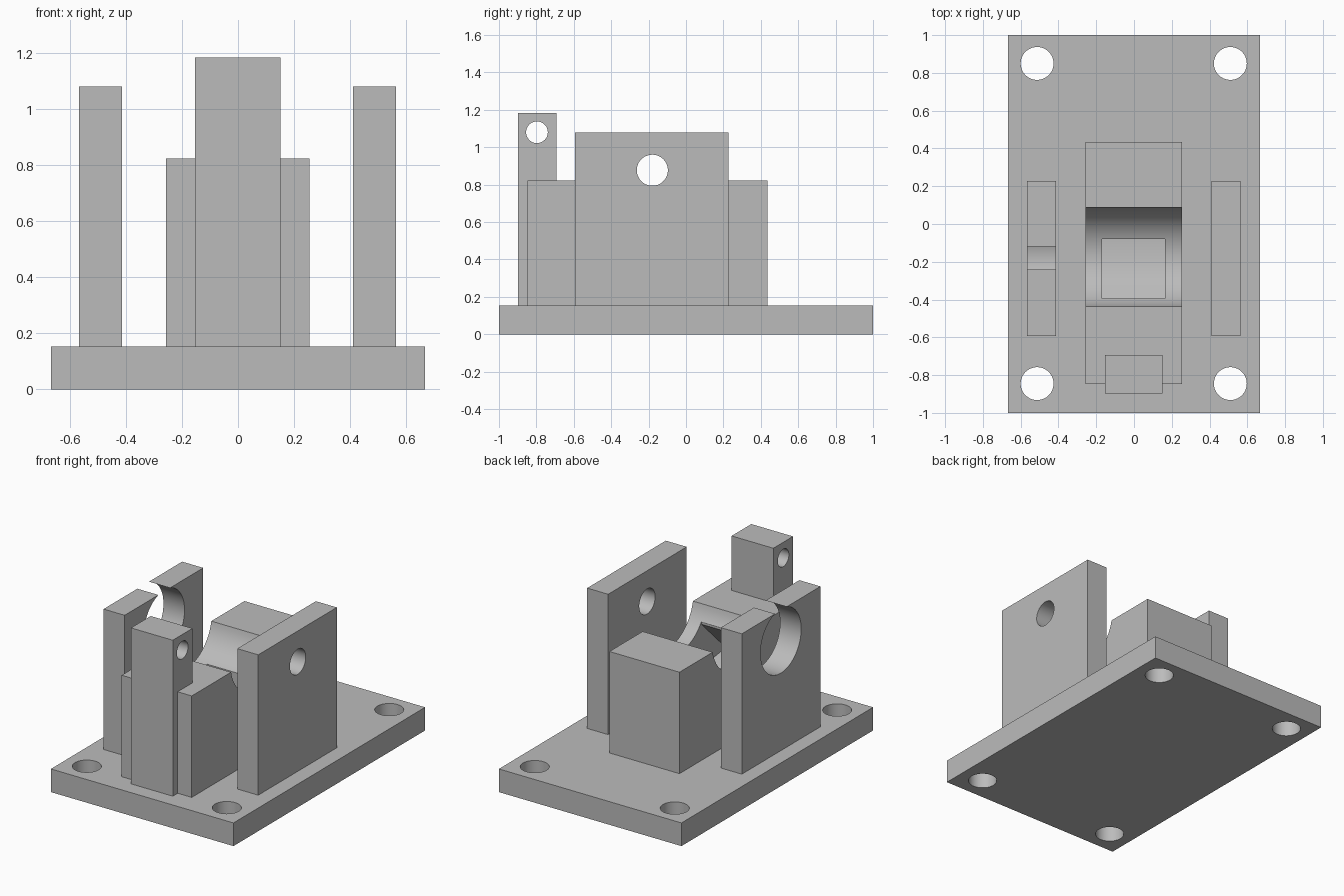
import bpy, bmesh
from math import pi
from mathutils import Matrix

if "Cube" in bpy.data.objects:
    bpy.data.objects.remove(bpy.data.objects["Cube"], do_unlink=True)

grey = bpy.data.materials.new("plain grey")
grey.use_nodes = True
COLOUR = (0.5, 0.5, 0.5, 1)
grey.diffuse_color = COLOUR
grey.node_tree.nodes["Principled BSDF"].inputs["Base Color"].default_value = COLOUR


def finish(name, bm):
    bmesh.ops.recalc_face_normals(bm, faces=bm.faces)
    mesh = bpy.data.meshes.new(name)
    bm.to_mesh(mesh)
    bm.free()
    mesh.materials.append(grey)
    obj = bpy.data.objects.new(name, mesh)
    bpy.context.collection.objects.link(obj)
    return obj


def box(name, x, y, z):
    bm = bmesh.new()
    bmesh.ops.create_cube(bm, size=1)
    for v in bm.verts:
        v.co = [lo + (hi - lo) * (c + 0.5) for c, (lo, hi) in zip(v.co, (x, y, z))]
    return finish(name, bm)


def cylinder(name, centre, radius, depth, along_x=True):
    bm = bmesh.new()
    turn = Matrix.Rotation(pi / 2, 4, "Y") if along_x else Matrix()
    bmesh.ops.create_cone(bm, cap_ends=True, segments=64, radius1=radius, radius2=radius,
                          depth=depth, matrix=Matrix.Translation(centre) @ turn)
    return finish(name, bm)


def prism(name, x, profile):
    bm = bmesh.new()
    face = bm.faces.new([bm.verts.new((x[0], y, z)) for y, z in profile])
    new = bmesh.ops.extrude_face_region(bm, geom=[face])["geom"]
    bmesh.ops.translate(bm, vec=(x[1] - x[0], 0, 0),
                        verts=[v for v in new if isinstance(v, bmesh.types.BMVert)])
    return finish(name, bm)


def cut(target, *cutters):
    bpy.ops.object.select_all(action="DESELECT")
    bpy.context.view_layer.objects.active = target
    target.select_set(True)
    for cutter in cutters:
        mod = target.modifiers.new("cut", "BOOLEAN")
        mod.operation, mod.solver, mod.object = "DIFFERENCE", "EXACT", cutter
        bpy.ops.object.modifier_apply(modifier=mod.name)
        bpy.data.objects.remove(cutter, do_unlink=True)
    bpy.ops.object.shade_smooth_by_angle(angle=pi / 6)


DECK = 0.153
AXIS_Y, AXIS_Z = -0.18, 0.877

# Base plate with four mounting holes
base = box("base_plate", (-0.667, 0.667), (-1, 1), (0, DECK))
cut(base, *[cylinder("mount_hole", (x, y, 0.08), 0.087, 0.5, False)
            for x in (-0.513, 0.51) for y in (-0.845, 0.85)])

# Side plates: a small axle hole on the left, a large open one on the right
left = box("left_plate", (0.41, 0.563), (-0.593, 0.227), (DECK, 1.08))
cut(left, cylinder("axle_hole", (0.49, AXIS_Y, AXIS_Z), 0.083, 0.4))
right = box("right_plate", (-0.567, -0.413), (-0.593, 0.227), (DECK, 1.08))
cut(right, cylinder("bearing_hole", (-0.49, AXIS_Y, AXIS_Z), 0.212, 0.4))

# Centre block with a round trough and a slanted pocket under it
block = box("centre_block", (-0.257, 0.255), (-0.847, 0.435), (DECK, 0.823))
pocket = prism("pocket", (-0.17, 0.165), [
    (-0.08, 0.85), (-0.395, 0.85), (-0.395, 0.71), (-0.65, 0.46),
    (-0.395, 0.42), (-0.296, 0.37), (-0.185, 0.34), (-0.08, 0.34)])
cut(block, cylinder("trough", (0, -0.174, AXIS_Z), 0.268, 1), pocket)

# Front post with a cross hole
post = box("front_post", (-0.153, 0.152), (-0.898, -0.693), (DECK, 1.183))
cut(post, cylinder("post_hole", (0, -0.797, 1.08), 0.058, 0.6))
